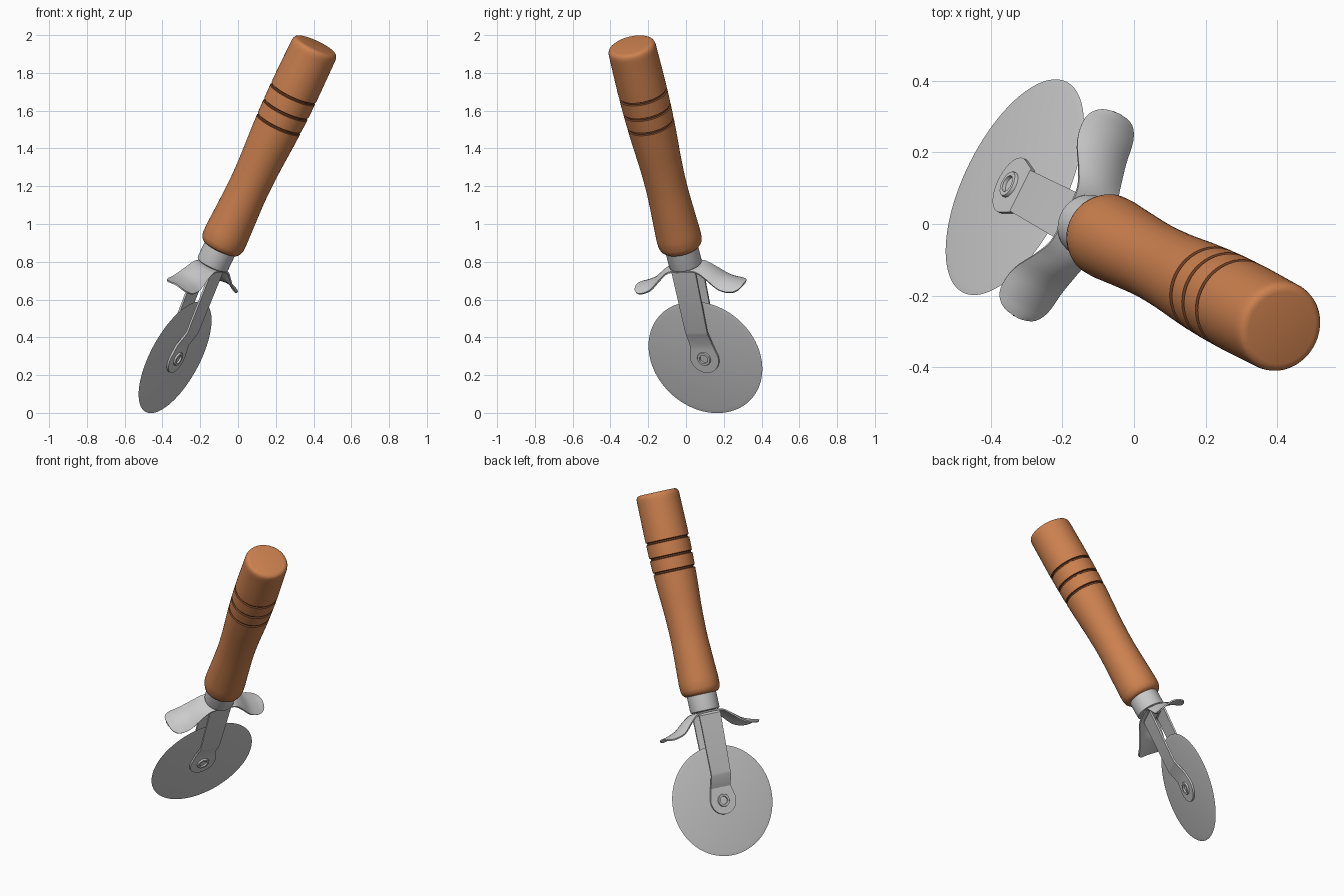
import bpy, bmesh, math
from mathutils import Vector, Matrix

if "Cube" in bpy.data.objects:
    bpy.data.objects.remove(bpy.data.objects["Cube"])

# tool frame: x = through the blade, y = along the guard wings, z = up the handle
A = Vector((0.4164, -0.2192, 0.8822)).normalized()
N = Vector((0.793, -0.387, -0.470))
N = (N - A * N.dot(A)).normalized()
B = A.cross(N)
O = Vector((-0.36, 0.116, 0.31))
FRAME = Matrix(((N.x, B.x, A.x, O.x), (N.y, B.y, A.y, O.y),
                (N.z, B.z, A.z, O.z), (0, 0, 0, 1)))
# blade frame: lathe axis along x, slightly tilted about y
BLADE = FRAME @ Matrix.Translation((0.034, 0, 0)) @ Matrix.Rotation(math.radians(90 - 2.2), 4, 'Y')


def mat(name, rgb):
    m = bpy.data.materials.new(name)
    m.diffuse_color = (*rgb, 1)
    m.use_nodes = True
    m.node_tree.nodes["Principled BSDF"].inputs["Base Color"].default_value = m.diffuse_color
    return m


WOOD = mat("orange wood", (0.61, 0.22, 0.078))
DARK = mat("dark groove", (0.17, 0.055, 0.02))
STEEL = mat("steel", (0.6, 0.6, 0.6))


def finish(name, bm, mats, angle=35, thick=0):
    bmesh.ops.recalc_face_normals(bm, faces=bm.faces)
    me = bpy.data.meshes.new(name)
    bm.to_mesh(me)
    bm.free()
    ob = bpy.data.objects.new(name, me)
    bpy.context.collection.objects.link(ob)
    for m in mats:
        me.materials.append(m)
    bpy.ops.object.select_all(action='DESELECT')
    bpy.context.view_layer.objects.active = ob
    ob.select_set(True)
    if thick:
        s = ob.modifiers.new("thickness", 'SOLIDIFY')
        s.thickness = thick
        s.offset = 0
        bpy.ops.object.modifier_apply(modifier=s.name)
    bpy.ops.object.shade_smooth_by_angle(angle=math.radians(angle))
    return ob


def lathe(name, prof, frame, mats, seg=64, dark=()):
    """Spin (radius, height) points; segments listed in dark get material 1."""
    bm = bmesh.new()
    rings = [[bm.verts.new(frame @ Vector((r * math.cos(2 * math.pi * i / seg),
                                           r * math.sin(2 * math.pi * i / seg), h)))
              for i in range(seg)] for r, h in prof]
    for k in range(len(rings) - 1):
        for i in range(seg):
            j = (i + 1) % seg
            f = bm.faces.new((rings[k][i], rings[k][j], rings[k + 1][j], rings[k + 1][i]))
            f.material_index = 1 if k in dark else 0
    bm.faces.new(rings[0])
    bm.faces.new(rings[-1])
    return finish(name, bm, mats)


def spline(pts, u):
    """Smooth (Catmull-Rom) point along a list of tuples, u in 0..len-1."""
    k = min(int(u), len(pts) - 2)
    f = u - k
    p = [Vector(pts[min(max(k + d, 0), len(pts) - 1)]) for d in (-1, 0, 1, 2)]
    return 0.5 * (2 * p[1] + (p[2] - p[0]) * f + (2 * p[0] - 5 * p[1] + 4 * p[2] - p[3]) * f * f
                  + (3 * p[1] - p[0] - 3 * p[2] + p[3]) * f ** 3)


def sheet(name, rows, thick, angle):
    bm = bmesh.new()
    vs = [[bm.verts.new(FRAME @ Vector(p)) for p in row] for row in rows]
    for r0, r1 in zip(vs, vs[1:]):
        for i in range(len(r0) - 1):
            bm.faces.new((r0[i], r0[i + 1], r1[i + 1], r1[i]))
    return finish(name, bm, [STEEL], angle, thick)


# handle: swelling wooden grip with three dark grooves
ctrl = [(0.119, 0.72), (0.113, 0.86), (0.109, 1.0), (0.113, 1.15), (0.122, 1.3),
        (0.128, 1.45), (0.130, 1.6), (0.129, 1.72), (0.128, 1.825)]
body = [tuple(spline(ctrl, i / 4)) for i in range(4 * (len(ctrl) - 1) + 1)]
grooves = (1.386, 1.473, 1.567)
body = [p for p in body if all(abs(p[1] - g) > 0.012 for g in grooves)]
for g in grooves:
    k = next(i for i, p in enumerate(body) if p[1] > g)
    (r0, h0), (r1, h1) = body[k - 1], body[k]
    r = r0 + (r1 - r0) * (g - h0) / (h1 - h0)
    body[k:k] = [(r, g - 0.008), (r - 0.008, g - 0.004), (r - 0.008, g + 0.004), (r, g + 0.008)]
prof = ([(0.085, 0.636), (0.1, 0.641), (0.111, 0.653), (0.118, 0.675)] + body
        + [(0.126, 1.838), (0.121, 1.848), (0.112, 1.854), (0.103, 1.856)])
dark = [k for k in range(len(prof) - 1)
        if any(abs((prof[k][1] + prof[k + 1][1]) / 2 - g) < 0.0075 for g in grooves)]
lathe("handle", prof, FRAME, [WOOD, DARK], dark=dark)

# ferrule collar
lathe("ferrule", [(0.078, 0.535), (0.086, 0.54), (0.088, 0.55), (0.088, 0.66)], FRAME, [STEEL])

# round blade with a ground edge
lathe("blade", [(0.305, -0.004), (0.328, 0), (0.305, 0.004)], BLADE, [STEEL], seg=96)

# axle rivet with dimpled ends
lathe("rivet", [(0.022, -0.012), (0.024, -0.026), (0.036, -0.026), (0.038, -0.022),
                (0.038, 0.022), (0.036, 0.026), (0.024, 0.026), (0.022, 0.012)], BLADE, [STEEL], seg=32)

# finger guard: two drooping wings
# control rows: distance out, height, half width, edge droop
wing = [(0, 0.53, 0.066, 0), (0.08, 0.528, 0.066, 0.004), (0.135, 0.505, 0.072, 0.02),
        (0.2, 0.458, 0.084, 0.028), (0.265, 0.432, 0.083, 0.022),
        (0.303, 0.424, 0.058, 0.012), (0.318, 0.421, 0.012, 0.0)]
half = [spline(wing, i / 4) for i in range(4 * (len(wing) - 1) + 1)]
rows = []
for sgn, part in ((-1, half[:0:-1]), (1, half)):
    for y, z, w, d in part:
        rows.append([(w * s / 4, sgn * y, z - d * (s / 4) ** 2) for s in range(-4, 5)])
sheet("finger_guard", rows, 0.009, 50)

# fork: two legs joined by a bridge, each kinked in to a round pad on the blade
pad = [(0.08, 0.066), (0.05, 0.073)] + [
    (0.083 * math.cos(a), 0.083 * math.sin(a)) for a in
    [math.radians(70 + 10.5 * i) for i in range(11)]]
for name, top, kink, sgn in (("fork_leg_outer", 0.04, 0.062, 1), ("fork_leg_inner", -0.05, -0.024, -1)):
    path = [(-0.005, 0.522, 0.07), (top - sgn * 0.008, 0.522, 0.07), (top, 0.512, 0.07),
            (kink, 0.165, 0.064), (kink - sgn * 0.003, 0.15, 0.064)]
    path += [(0.034 - 0.039 * t + sgn * 0.011, t, w) for t, w in pad]
    sheet(name, [[(n, w * s, t) for s in (-1, 0, 1)] for n, t, w in path], 0.011, 25)
